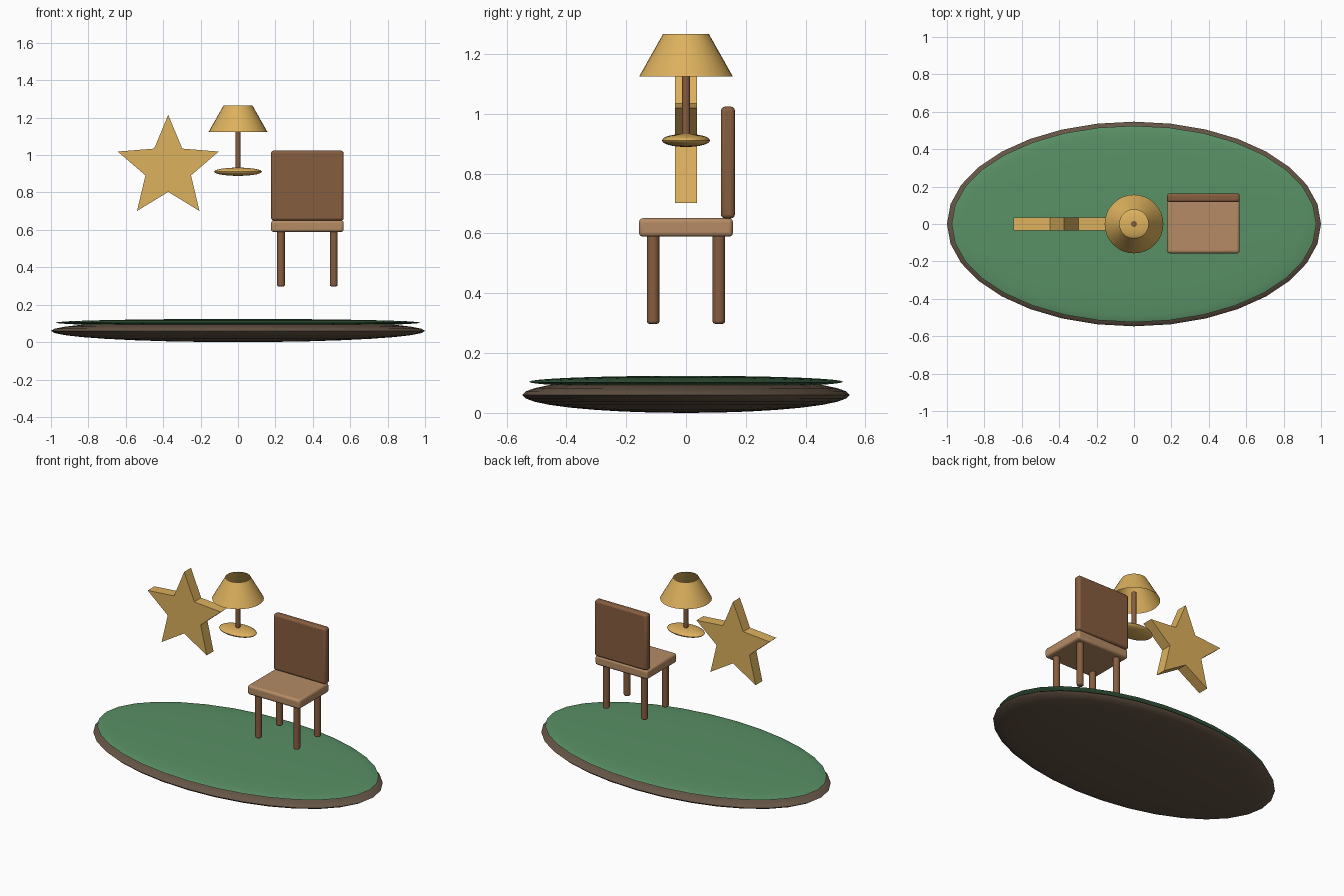
import bpy, bmesh, math
from math import sin, cos, pi

if "Cube" in bpy.data.objects:
    bpy.data.objects.remove(bpy.data.objects["Cube"])


def material(name, rgb):
    m = bpy.data.materials.new(name)
    m.diffuse_color = (*rgb, 1)
    m.use_nodes = True
    m.node_tree.nodes["Principled BSDF"].inputs["Base Color"].default_value = m.diffuse_color
    return m


EARTH = material("earth", (0.13, 0.09, 0.06))
GREEN = material("green", (0.10, 0.28, 0.13))
WOOD = material("wood", (0.24, 0.11, 0.05))
LIGHT_WOOD = material("light_wood", (0.46, 0.26, 0.13))
GOLD = material("gold", (0.72, 0.44, 0.11))


def finish(name, mat, smooth=True, bevel=0):
    ob = bpy.context.object
    ob.name = name
    ob.data.materials.append(mat)
    bpy.ops.object.transform_apply(location=False, rotation=False, scale=True)
    if bevel:
        b = ob.modifiers.new("bevel", "BEVEL")
        b.width, b.segments = bevel, 3
    if smooth:
        bpy.ops.object.shade_smooth_by_angle(angle=math.radians(35))
    return ob


def ellipsoid(name, mat, loc, radii, segments=32, rings=16):
    bpy.ops.mesh.primitive_uv_sphere_add(segments=segments, ring_count=rings, location=loc)
    bpy.context.object.scale = radii
    return finish(name, mat)


def box(name, mat, loc, size, bevel):
    bpy.ops.mesh.primitive_cube_add(size=1, location=loc)
    bpy.context.object.scale = size
    return finish(name, mat, bevel=bevel)


def rod(name, mat, x, y, z0, z1, r, bevel=0):
    bpy.ops.mesh.primitive_cylinder_add(vertices=20, radius=r, depth=z1 - z0,
                                        location=(x, y, (z0 + z1) / 2))
    return finish(name, mat, bevel=bevel)


# oval island
ellipsoid("island_base", EARTH, (0, 0, 0.06), (1, 0.547, 0.06))
ellipsoid("island_top", GREEN, (0, 0, 0.104), (0.975, 0.525, 0.02))

# chair
CX = 0.371
box("seat", LIGHT_WOOD, (CX, 0, 0.62), (0.388, 0.314, 0.062), 0.014)
box("chair_back", WOOD, (CX, 0.14, 0.837), (0.388, 0.047, 0.374), 0.014)
for sx, side in ((-1, "left"), (1, "right")):
    for sy, end in ((-1, "front"), (1, "back")):
        rod(f"{end}_{side}_leg", WOOD, CX + sx * 0.141, sy * 0.11, 0.298, 0.6, 0.021, 0.008)

# lamp: oval foot, stem and open shade
ellipsoid("lamp_foot", GOLD, (0, 0, 0.911), (0.128, 0.08, 0.022))
rod("lamp_stem", WOOD, 0, 0, 0.91, 1.18, 0.014)
bpy.ops.mesh.primitive_cone_add(vertices=32, radius1=0.157, radius2=0.077, depth=0.142,
                                end_fill_type='NOTHING', location=(0, 0, 1.195))
finish("lamp_shade", GOLD)

# star: five-pointed outline extruded along y
bm = bmesh.new()
R, T = (0.284, 0.128), 0.036
ring = []
for i in range(10):
    a = pi / 2 + i * pi / 5
    ring.append(bm.verts.new((R[i % 2] * cos(a), -T, R[i % 2] * sin(a))))
face = bm.faces.new(ring)
out = bmesh.ops.extrude_face_region(bm, geom=[face])
bmesh.ops.translate(bm, vec=(0, 2 * T, 0),
                    verts=[g for g in out["geom"] if isinstance(g, bmesh.types.BMVert)])
bmesh.ops.recalc_face_normals(bm, faces=bm.faces)
me = bpy.data.meshes.new("star")
bm.to_mesh(me)
bm.free()
star = bpy.data.objects.new("star", me)
star.location = (-0.373, 0, 0.931)
me.materials.append(GOLD)
bpy.context.collection.objects.link(star)
